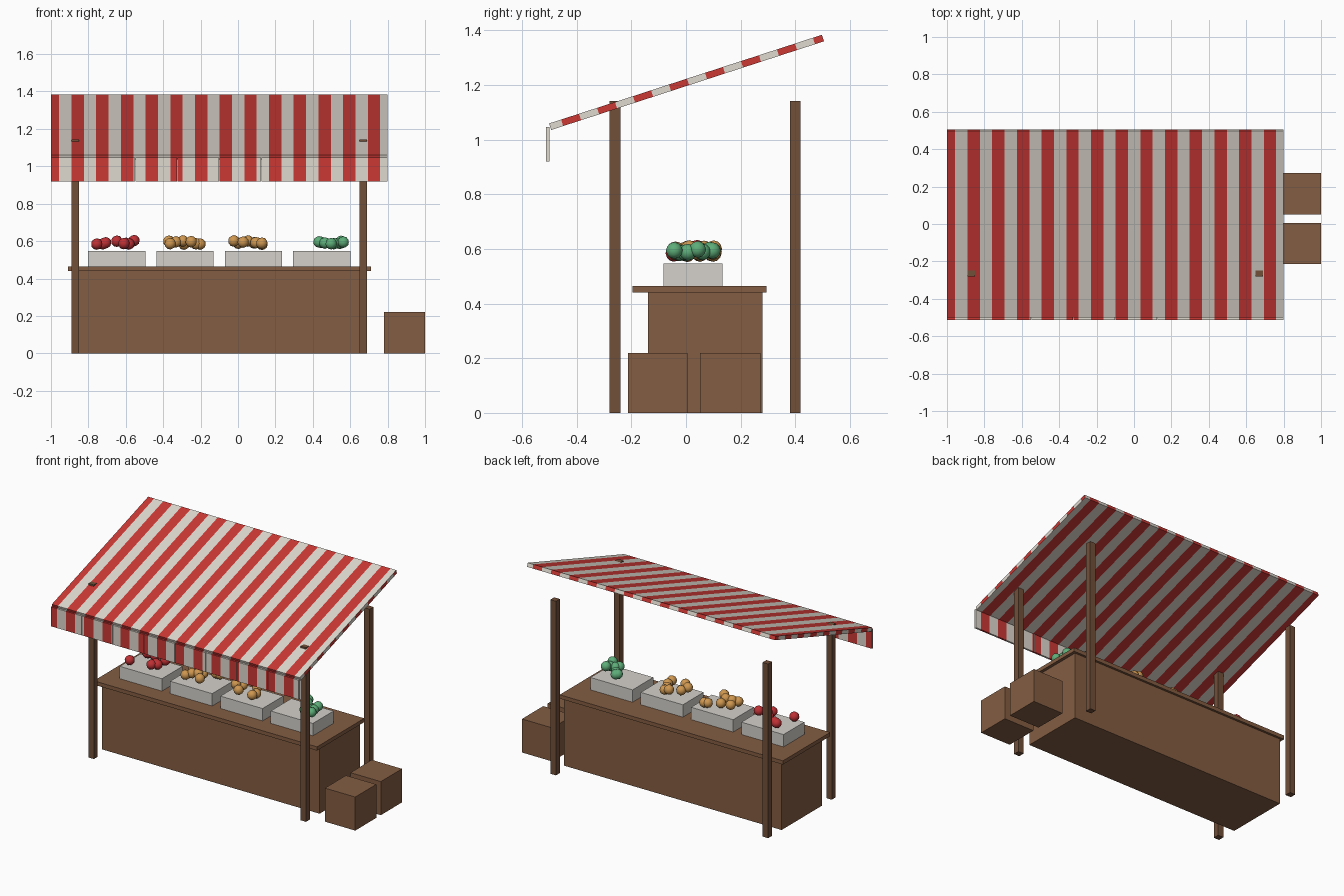
import bpy, bmesh, math, random
from mathutils import Matrix, Vector

if "Cube" in bpy.data.objects:
    bpy.data.objects.remove(bpy.data.objects["Cube"])

random.seed(4)


def material(name, r, g, b):
    m = bpy.data.materials.new(name)
    m.diffuse_color = (r, g, b, 1)
    m.use_nodes = True
    m.node_tree.nodes["Principled BSDF"].inputs["Base Color"].default_value = m.diffuse_color
    return m


WOOD = material("wood", 0.23, 0.11, 0.055)
POST = material("dark_wood", 0.17, 0.08, 0.042)
RED = material("red_cloth", 0.60, 0.04, 0.035)
CREAM = material("cream_cloth", 0.74, 0.69, 0.62)
GREY = material("pale_crate", 0.66, 0.64, 0.60)
APPLE = material("red_fruit", 0.52, 0.03, 0.035)
ORANGE = material("orange_fruit", 0.62, 0.31, 0.08)
GREEN = material("green_fruit", 0.11, 0.42, 0.19)


def finish(name, bm, mats):
    mesh = bpy.data.meshes.new(name)
    bm.to_mesh(mesh)
    bm.free()
    for m in mats:
        mesh.materials.append(m)
    ob = bpy.data.objects.new(name, mesh)
    bpy.context.collection.objects.link(ob)
    return ob


def box_mesh(x0, x1, y0, y1, z0, z1):
    bm = bmesh.new()
    bmesh.ops.create_cube(bm, size=1)
    bmesh.ops.scale(bm, vec=(x1 - x0, y1 - y0, z1 - z0), verts=bm.verts)
    bmesh.ops.translate(bm, vec=((x0 + x1) / 2, (y0 + y1) / 2, (z0 + z1) / 2), verts=bm.verts)
    return bm


def box(name, mat, *dims):
    return finish(name, box_mesh(*dims), [mat])


# stripe rule: red for the first half of each period
START_X, PERIOD_X = -0.89, 0.132
START_Y, PERIOD_Y = -0.479, 0.1385


def is_red(v, start, period):
    return ((v - start) / period) % 1.0 < 0.5


def cut(bm, axis, start, period, lo, hi):
    normal = Vector((0, 0, 0))
    normal[axis] = 1
    for k in range(-4, 40):
        v = start + k * period / 2
        if lo + 1e-4 < v < hi - 1e-4:
            bmesh.ops.bisect_plane(bm, geom=bm.verts[:] + bm.edges[:] + bm.faces[:],
                                   plane_co=normal * v, plane_no=normal)


def paint_stripes(bm):
    for f in bm.faces:
        c = f.calc_center_median()
        if abs(f.normal.x) > 0.9:
            red = is_red(c.y, START_Y, PERIOD_Y)
        else:
            red = is_red(c.x, START_X, PERIOD_X)
        f.material_index = 0 if red else 1


# sloping striped canopy
bm = box_mesh(-1.0, 0.8, -0.525, 0.525, -0.0125, 0.0125)
cut(bm, 0, START_X, PERIOD_X, -1.0, 0.8)
cut(bm, 1, START_Y, PERIOD_Y, -0.525, 0.525)
bm.normal_update()
paint_stripes(bm)
bm.transform(Matrix.Translation((0, 0.002, 1.21)) @ Matrix.Rotation(math.radians(18), 4, 'X'))
finish("canopy", bm, [RED, CREAM])

# hanging front flaps
for i in range(8):
    x0 = -1.0 + i * 0.225
    bm = box_mesh(x0 + 0.001, x0 + 0.224, -0.512, -0.5, 0.92, 1.047)
    cut(bm, 0, START_X, PERIOD_X, x0 + 0.001, x0 + 0.224)
    bm.normal_update()
    paint_stripes(bm)
    for f in bm.faces:
        if abs(f.normal.x) > 0.9:
            f.material_index = 1
    finish(f"canopy_flap_{i + 1}", bm, [RED, CREAM])

# four posts
for side, x in (("left", -0.87), ("right", 0.67)):
    for end, y in (("front", -0.26), ("back", 0.40)):
        box(f"{end}_{side}_post", POST, x - 0.02, x + 0.02, y - 0.02, y + 0.02, 0, 1.142)

# counter
box("counter_body", WOOD, -0.89, 0.69, -0.14, 0.28, 0, 0.44)
box("counter_top", WOOD, -0.91, 0.71, -0.195, 0.295, 0.44, 0.465)

# boxes beside the stall
box("front_side_box", WOOD, 0.78, 1.0, -0.213, 0.005, 0, 0.22)
box("back_side_box", WOOD, 0.78, 1.0, 0.052, 0.272, 0, 0.22)

# trays with heaped fruit (x offsets from the tray centre)
trays = [
    ("red", APPLE, (-0.107, -0.075, -0.06, 0, 0.038, 0.05, 0.065, 0.092)),
    ("orange_left", ORANGE, (-0.087, -0.08, -0.05, -0.012, -0.006, 0.032, 0.058, 0.08)),
    ("orange_right", ORANGE, (-0.105, -0.08, -0.055, -0.03, 0.002, 0.013, 0.045, 0.046)),
    ("green", GREEN, (-0.015, -0.005, 0.017, 0.05, 0.065, 0.098, 0.103, 0.115)),
]
rows = (-0.04, 0.06, 0.005, 0.095, -0.03, 0.045, 0.1, 0.0)
for i, (name, mat, offsets) in enumerate(trays):
    cx = -0.648 + i * 0.3653
    box(f"{name}_tray", GREY, cx - 0.153, cx + 0.153, -0.082, 0.133, 0.465, 0.546)
    bm = bmesh.new()
    for j, dx in enumerate(offsets):
        y = rows[(j * 3 + i) % 8] + random.uniform(-0.008, 0.008)
        z = random.uniform(0.582, 0.604)
        bmesh.ops.create_icosphere(bm, subdivisions=2, radius=0.031,
                                   matrix=Matrix.Translation((cx + dx, y, z)))
    for f in bm.faces:
        f.smooth = True
    finish(f"{name}_fruit", bm, [mat])
